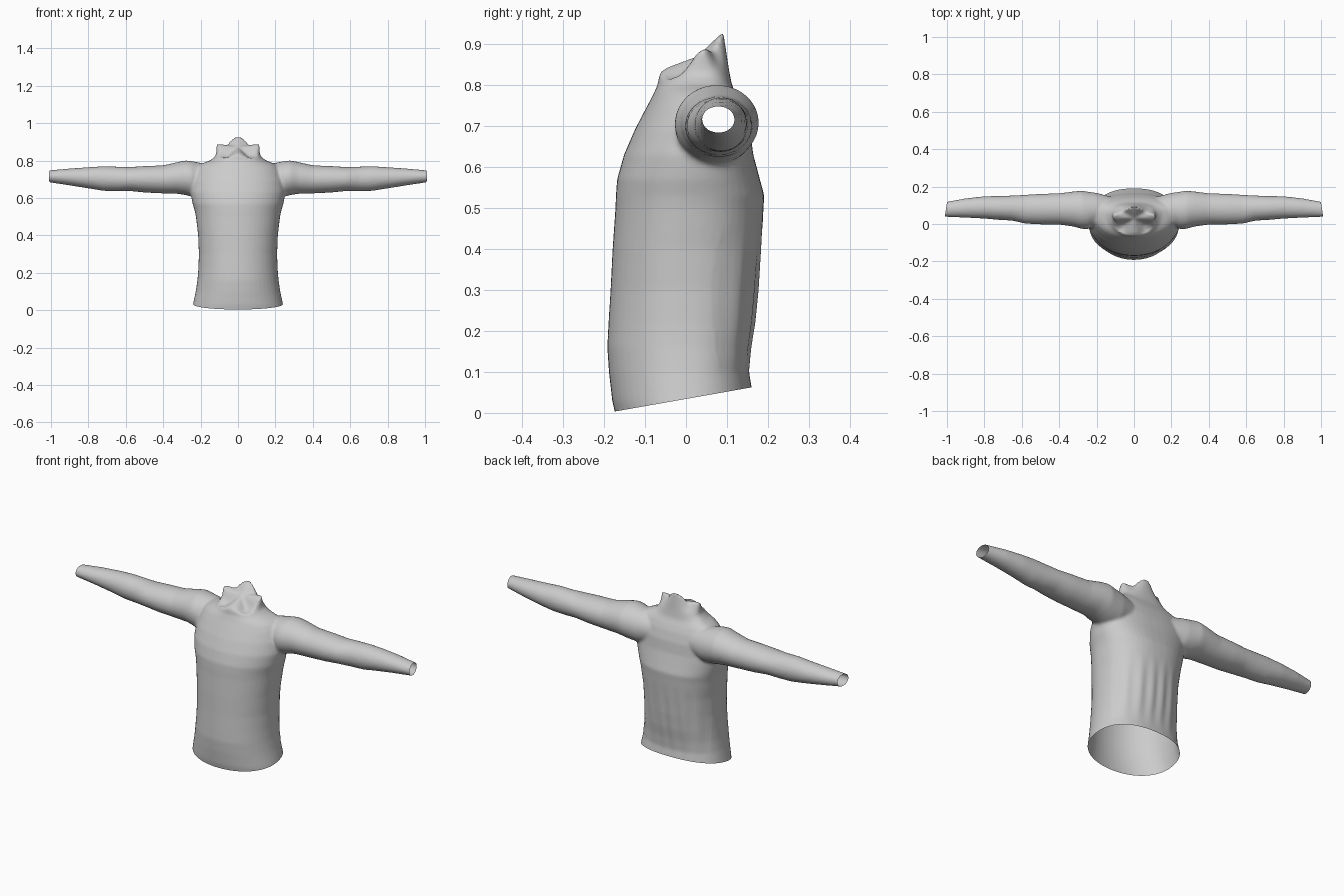
import bpy, bmesh, math
from mathutils import Vector

if "Cube" in bpy.data.objects:
    bpy.data.objects.remove(bpy.data.objects["Cube"])

fabric = bpy.data.materials.new("grey_fabric")
fabric.diffuse_color = (0.6, 0.6, 0.6, 1)
fabric.use_nodes = True
fabric.node_tree.nodes["Principled BSDF"].inputs["Base Color"].default_value = fabric.diffuse_color
N = 48


def spow(v, e):
    return math.copysign(abs(v) ** e, v)


def loft(bm, rings, cap_end=None):
    """Skin a list of rings into a closed solid."""
    loops = [[bm.verts.new(p) for p in r] for r in rings]
    for a, b in zip(loops, loops[1:]):
        for i in range(N):
            j = (i + 1) % N
            bm.faces.new((a[i], a[j], b[j], b[i]))
    bm.faces.new(loops[0][::-1])
    if cap_end:
        c = bm.verts.new(cap_end)
        for i in range(N):
            bm.faces.new((loops[-1][i], loops[-1][(i + 1) % N], c))
    else:
        bm.faces.new(loops[-1])


def make_object(name, bm):
    bmesh.ops.recalc_face_normals(bm, faces=bm.faces)
    me = bpy.data.meshes.new(name)
    bm.to_mesh(me)
    bm.free()
    ob = bpy.data.objects.new(name, me)
    bpy.context.collection.objects.link(ob)
    return ob


bm = bmesh.new()

# torso: height, half width, front y, back y, y of the side seam
torso = [(-.08, .262, -.155, .18, 0), (.03, .241, -.18, .165, 0), (.10, .226, -.188, .154, 0),
         (.16, .217, -.192, .160, 0), (.22, .212, -.189, .170, 0), (.30, .209, -.184, .178, 0),
         (.40, .213, -.179, .184, 0), (.50, .225, -.172, .189, .01), (.53, .231, -.171, .191, .015),
         (.57, .243, -.168, .180, .02), (.63, .255, -.151, .164, .035), (.69, .25, -.125, .156, .05),
         (.74, .235, -.099, .141, .06), (.77, .215, -.083, .127, .06), (.785, .19, -.076, .118, .06),
         (.80, .15, -.069, .112, .055), (.82, .124, -.066, .108, .05), (.835, .117, -.064, .105, .045)]
rings = []
for z, hw, yf, yb, ym in torso:
    ring = []
    for i in range(N):
        a = 2 * math.pi * i / N
        s, c = math.sin(a), math.cos(a)
        e = 0.85 if s > 0 else 0.97
        ring.append((hw * spow(c, e), ym + spow(s, e) * ((yb - ym) if s > 0 else (ym - yf)), z))
    rings.append(ring)

# crumpled collar: four raised corners, the tallest at the back
ring = []
for i in range(N):
    a = 2 * math.pi * i / N
    s, c = math.sin(a), math.cos(a)
    k = 0.88 + 0.14 * math.cos(4 * a)
    ring.append((.113 * k * c, .04 + k * s * (.05 if s > 0 else .085),
                 .870 + .016 * math.cos(4 * a) + .044 * s))
rings[-1] = [(x, y, min(z, ring[i][2] - .012)) for i, (x, y, z) in enumerate(rings[-1])]
rings.append(ring)
loft(bm, rings, (0, .03, .872))

# sleeves: x, front y, back y, bottom z, top z
sleeve = [(.10, .02, .14, .63, .76), (.20, -.01, .166, .605, .787), (.25, -.028, .173, .608, .797),
          (.28, -.026, .178, .615, .800), (.32, -.014, .174, .622, .792), (.40, -.003, .164, .624, .774),
          (.50, -.002, .161, .629, .770), (.58, .002, .156, .637, .765), (.65, .018, .152, .636, .767),
          (.72, .022, .150, .638, .769), (.80, .029, .148, .651, .764), (.90, .034, .137, .667, .757),
          (1.0, .038, .119, .682, .748), (1.06, .04, .11, .69, .743)]
for side in (-1, 1):
    rings = []
    for x, y0, y1, z0, z1 in sleeve:
        rings.append([(side * x, (y0 + y1) / 2 + (y1 - y0) / 2 * math.cos(2 * math.pi * i / N),
                       (z0 + z1) / 2 + (z1 - z0) / 2 * math.sin(2 * math.pi * i / N)) for i in range(N)])
    loft(bm, rings)

shirt = make_object("pullover_shirt", bm)

# fuse the body and sleeves into one cloth surface
remesh = shirt.modifiers.new("fuse", 'REMESH')
remesh.mode = 'VOXEL'
remesh.voxel_size = 0.0075
soften = shirt.modifiers.new("soften", 'SMOOTH')
soften.factor = 0.5
soften.iterations = 5
dg = bpy.context.evaluated_depsgraph_get()
fused = bpy.data.meshes.new_from_object(shirt.evaluated_get(dg))
shirt.modifiers.clear()

bm = bmesh.new()
bm.from_mesh(fused)

# vertical folds on the lower back
for v in bm.verts:
    x, y, z = v.co
    if y > .05 and .08 < z < .46 and abs(x) < .2:
        fade = math.sin(math.pi * (z - .08) / .38) * min(1, (y - .05) / .05)
        v.co.y -= .005 * fade * (1 - math.cos(2 * math.pi * (abs(x) - .03) / .065)) / 2

# open the slanted hem and both cuffs
cuts = [((0, -.176, .003), (0, .06, -.34)), ((1.0, .115, .71), (1, -.15, 0)), ((-1.0, .115, .71), (-1, -.15, 0))]
for point, outward in cuts:
    outward = Vector(outward)
    if outward.x:
        outward.y = .15
    bmesh.ops.bisect_plane(bm, geom=bm.verts[:] + bm.edges[:] + bm.faces[:], dist=1e-6,
                           plane_co=point, plane_no=outward, clear_outer=True)
bm.to_mesh(shirt.data)
bm.free()

shirt.data.materials.clear()
shirt.data.materials.append(fabric)
for p in shirt.data.polygons:
    p.use_smooth = True
    p.material_index = 0
